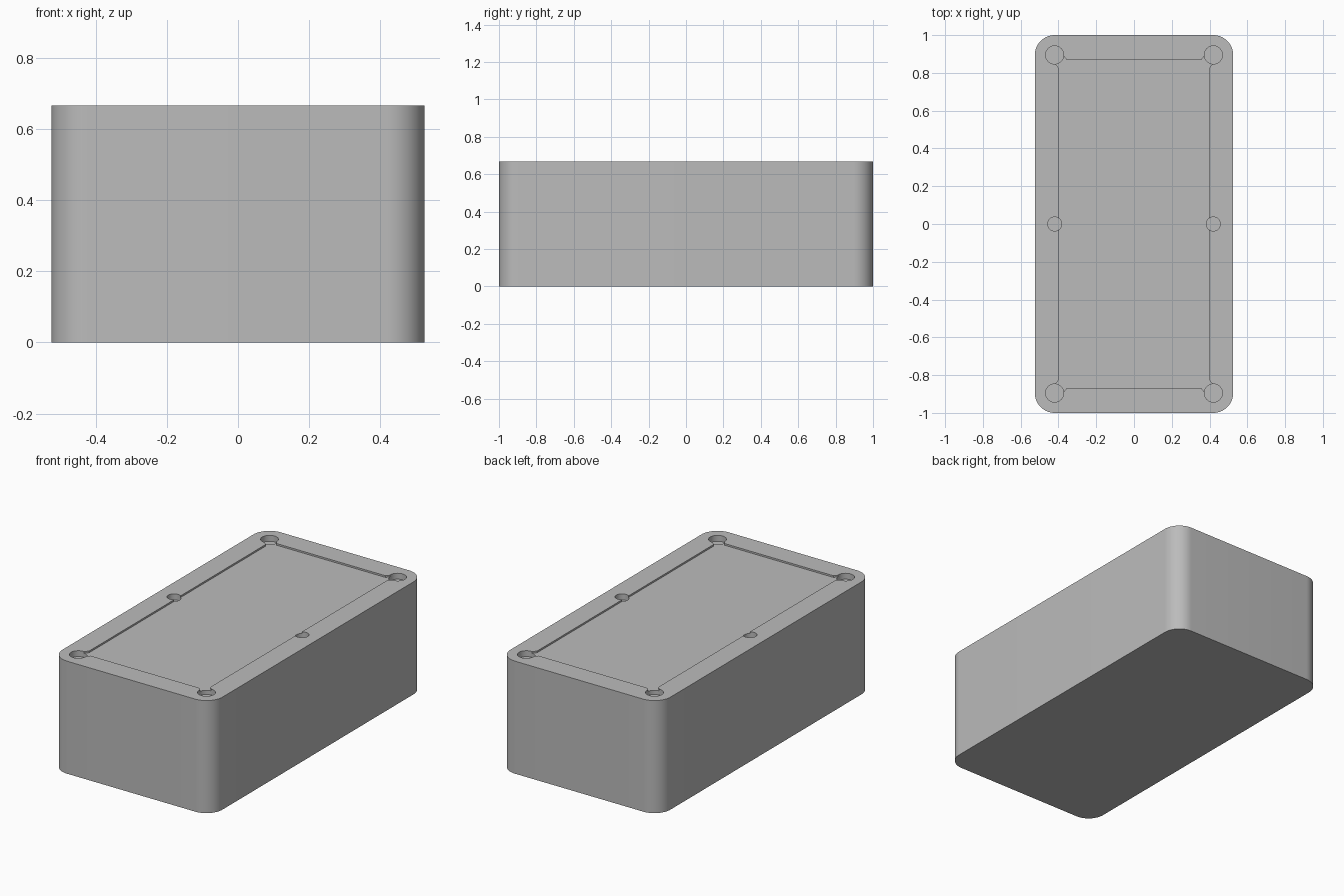
import bpy, bmesh, math

cube = bpy.data.objects.get("Cube")
if cube:
    bpy.data.objects.remove(cube, do_unlink=True)

HX, HY, H = 0.525, 1.0, 0.667      # half width, half length, height
R = 0.105                          # corner radius
SX, SY = 0.42, 0.895               # screw hole centres

gray = bpy.data.materials.new("enclosure gray")
gray.use_nodes = True
gray.diffuse_color = (0.5, 0.5, 0.5, 1)
gray.node_tree.nodes["Principled BSDF"].inputs["Base Color"].default_value = (0.5, 0.5, 0.5, 1)


def prism(name, outline, z0, z1):
    """Extrude a counter-clockwise outline from z0 to z1."""
    bm = bmesh.new()
    low = [bm.verts.new((x, y, z0)) for x, y in outline]
    high = [bm.verts.new((x, y, z1)) for x, y in outline]
    bm.faces.new(low[::-1])
    bm.faces.new(high)
    n = len(outline)
    for i in range(n):
        j = (i + 1) % n
        bm.faces.new((low[i], low[j], high[j], high[i]))
    mesh = bpy.data.meshes.new(name)
    bm.to_mesh(mesh)
    bm.free()
    mesh.materials.append(gray)
    obj = bpy.data.objects.new(name, mesh)
    bpy.context.collection.objects.link(obj)
    return obj


def arc(cx, cy, r, start, sweep, steps):
    return [(cx + r * math.cos(math.radians(start + sweep * i / steps)),
             cy + r * math.sin(math.radians(start + sweep * i / steps)))
            for i in range(steps + 1)]


def cut(target, cutter):
    cutter.hide_render = True
    mod = target.modifiers.new(cutter.name, 'BOOLEAN')
    mod.operation = 'DIFFERENCE'
    mod.solver = 'EXACT'
    mod.object = cutter
    bpy.context.view_layer.objects.active = target
    bpy.ops.object.modifier_apply(modifier=mod.name)
    bpy.data.objects.remove(cutter, do_unlink=True)


# Solid body with rounded vertical corners
outline = []
for k, (sx, sy) in enumerate([(1, 1), (-1, 1), (-1, -1), (1, -1)]):
    outline += arc(sx * (HX - R), sy * (HY - R), R, 90 * k, 90, 14)
body = prism("enclosure_body", outline, 0, H)

# Shallow top recess whose corners flare out into the screw holes
flare = [(0.398, 0.825), (0.418, 0.85), (SX, SY), (0.38, 0.9), (0.358, 0.871)]
recess = []
for sx, sy in [(1, 1), (-1, 1), (-1, -1), (1, -1)]:
    pts = [(sx * x, sy * y) for x, y in flare]
    recess += pts if sx * sy > 0 else pts[::-1]
cut(body, prism("recess_cutter", recess, H - 0.01, H + 0.1))

# Screw holes: large at the corners, small at the middle of the long sides
for sx in (-1, 1):
    for y, r in [(-SY, 0.048), (0, 0.037), (SY, 0.048)]:
        circle = arc(sx * SX, y, r, 0, 360, 32)[:-1]
        cut(body, prism("hole_cutter", circle, H - 0.035, H + 0.1))

bpy.ops.object.select_all(action='DESELECT')
body.select_set(True)
bpy.context.view_layer.objects.active = body
bpy.ops.object.shade_smooth_by_angle(angle=math.radians(30))
